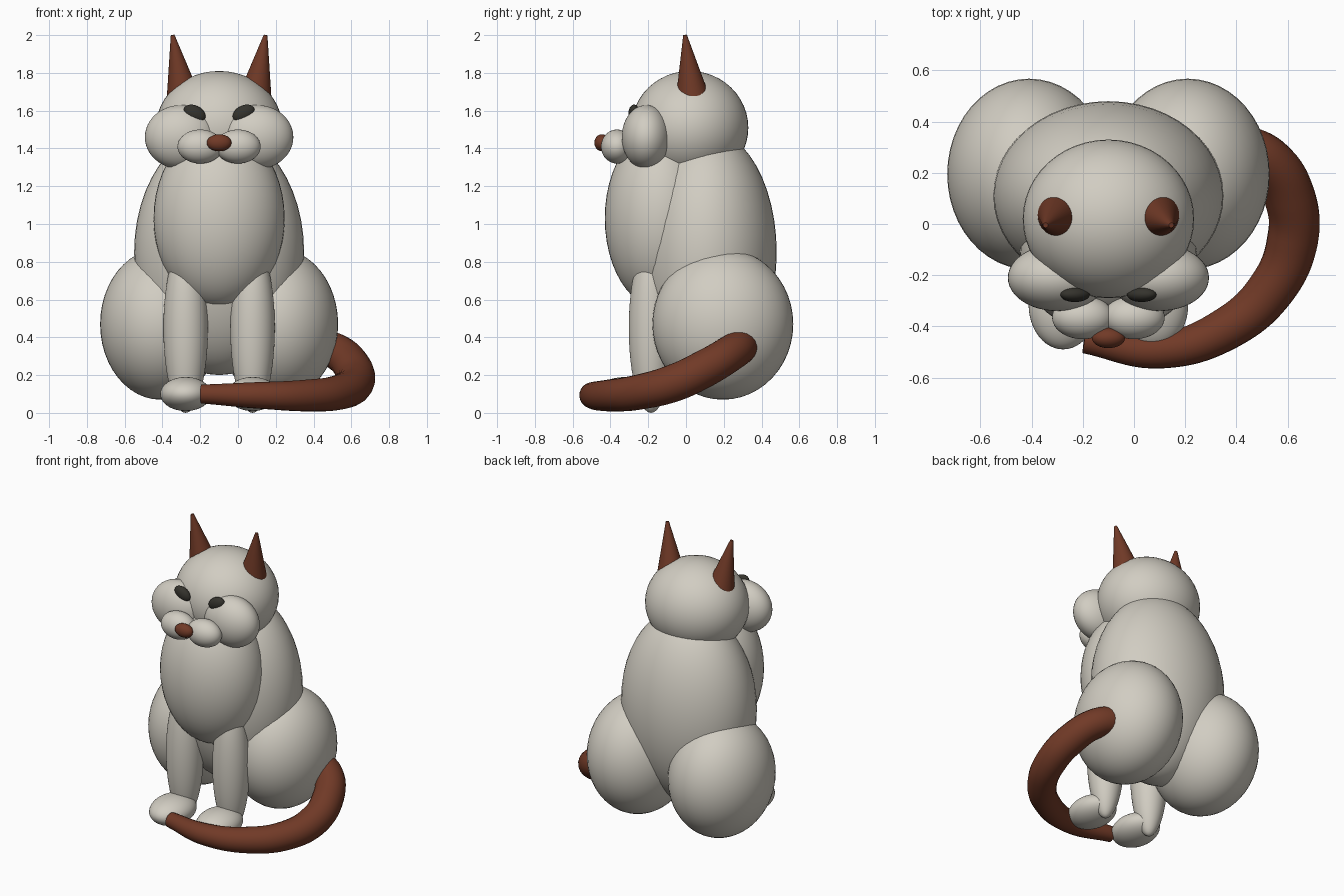
import bpy
from math import radians
from mathutils import Vector

cube = bpy.data.objects.get("Cube")
if cube:
    bpy.data.objects.remove(cube, do_unlink=True)

MID = -0.1  # the body's own mirror line, offset by the tail


def material(name, rgb):
    mat = bpy.data.materials.new(name)
    mat.diffuse_color = (*rgb, 1)
    mat.use_nodes = True
    node = next(n for n in mat.node_tree.nodes if n.type == 'BSDF_PRINCIPLED')
    node.inputs["Base Color"].default_value = (*rgb, 1)
    node.inputs["Roughness"].default_value = 0.7
    return mat


fur = material("pale_grey_fur", (0.64, 0.61, 0.54))
brown = material("russet_brown", (0.165, 0.042, 0.02))
dark = material("dark_eye", (0.035, 0.033, 0.026))


def finish(name, mat):
    obj = bpy.context.object
    obj.name = name
    obj.data.materials.append(mat)
    bpy.ops.object.shade_smooth_by_angle(angle=radians(40))
    return obj


def ellipsoid(name, centre, radii, mat=fur, tilt=0):
    bpy.ops.mesh.primitive_uv_sphere_add(segments=48, ring_count=24, location=centre,
                                         rotation=(0, tilt, 0))
    bpy.context.object.scale = radii
    return finish(name, mat)


def pair(name, offset, y, z, radii, mat=fur, tilt=0):
    # tilt lowers the inner end on both sides
    for side, s in (("left", 1), ("right", -1)):
        ellipsoid(f"{side}_{name}", (MID + s * offset, y, z), radii, mat, -s * tilt)


# Torso and head
ellipsoid("body", (MID, 0.11, 0.85), (0.45, 0.37, 0.65))
ellipsoid("chest", (MID, -0.13, 1.03), (0.347, 0.30, 0.48))
ellipsoid("head", (MID, 0.02, 1.51), (0.335, 0.31, 0.30))

# Limbs
pair("haunch", 0.31, 0.195, 0.47, (0.32, 0.373, 0.40))
pair("front_leg", 0.177, -0.185, 0.45, (0.118, 0.118, 0.45))
pair("front_foot", 0.177, -0.315, 0.10, (0.135, 0.175, 0.09))

# Face
pair("cheek", 0.20, -0.21, 1.46, (0.193, 0.13, 0.17))
pair("muzzle", 0.10, -0.365, 1.41, (0.12, 0.085, 0.09))
pair("eye", 0.13, -0.275, 1.585, (0.062, 0.03, 0.042), dark, radians(28))
ellipsoid("nose", (MID, -0.445, 1.43), (0.065, 0.04, 0.045), brown)

# Ears: blunt cones leaning outward and forward
for side, s in (("left", 1), ("right", -1)):
    base = Vector((MID + s * 0.178, 0.043, 1.6))
    tip = Vector((MID + s * 0.246, -0.005, 2.0))
    axis = tip - base
    bpy.ops.mesh.primitive_cone_add(vertices=48, radius1=0.106, radius2=0.01,
                                    depth=axis.length, location=(base + tip) / 2,
                                    rotation=axis.to_track_quat('Z', 'Y').to_euler())
    finish(side + "_ear", brown)

# Tail: tapering tube from the left haunch round to the front feet
path = [
    ((0.38, 0.31, 0.37), 0.09),
    ((0.52, 0.25, 0.325), 0.095),
    ((0.61, 0.10, 0.235), 0.10),
    ((0.62, -0.06, 0.16), 0.10),
    ((0.54, -0.25, 0.11), 0.093),
    ((0.36, -0.41, 0.092), 0.084),
    ((0.10, -0.495, 0.093), 0.07),
    ((-0.195, -0.455, 0.10), 0.05),
]
curve = bpy.data.curves.new("tail", 'CURVE')
curve.dimensions = '3D'
curve.resolution_u = 10
curve.bevel_depth = 1
curve.bevel_resolution = 8
curve.use_fill_caps = True
spline = curve.splines.new('BEZIER')
spline.bezier_points.add(len(path) - 1)
for point, (co, radius) in zip(spline.bezier_points, path):
    point.co = co
    point.radius = radius
    point.handle_left_type = point.handle_right_type = 'AUTO'
tail = bpy.data.objects.new("tail", curve)
bpy.context.collection.objects.link(tail)
bpy.ops.object.select_all(action='DESELECT')
tail.select_set(True)
bpy.context.view_layer.objects.active = tail
bpy.ops.object.convert(target='MESH')
finish("tail", brown)
